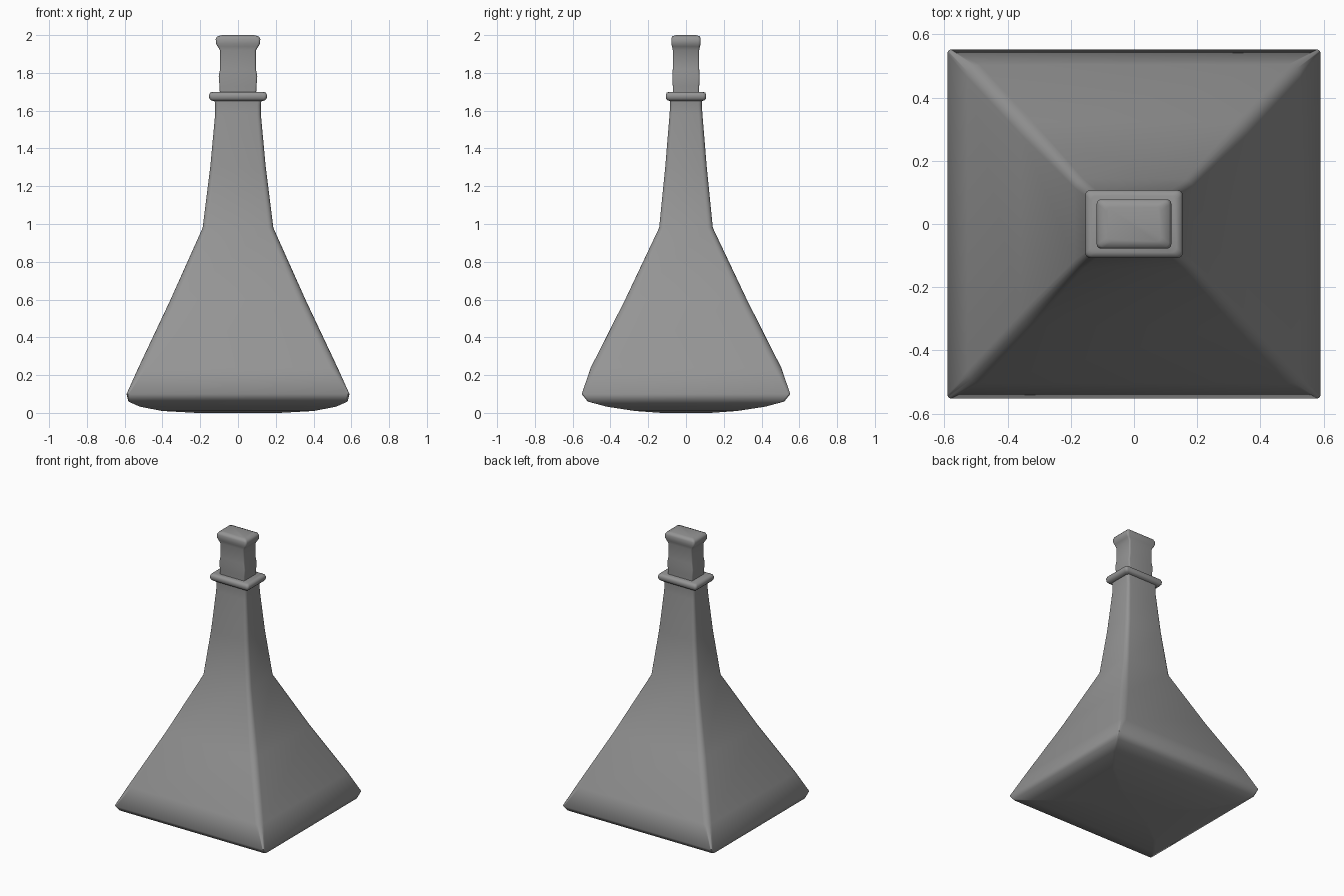
import bpy, bmesh
from math import cos, sin, pi

# Dark grey finish shared by all parts
grey = bpy.data.materials.new("dark_grey")
grey.diffuse_color = (0.3, 0.3, 0.3, 1)


def section(hx, hy, r, seg=4):
    # Rounded rectangle, counter-clockwise
    pts = []
    for k, (sx, sy) in enumerate([(1, 1), (-1, 1), (-1, -1), (1, -1)]):
        for i in range(seg + 1):
            a = (k + i / seg) * pi / 2
            pts.append((sx * (hx - r) + r * cos(a), sy * (hy - r) + r * sin(a)))
    return pts


def loft(name, rows):
    # Stack rounded rectangles (z, half width, half depth, corner radius)
    bm = bmesh.new()
    rings = [[bm.verts.new((x, y, z)) for x, y in section(hx, hy, r)]
             for z, hx, hy, r in rows]
    n = len(rings[0])
    for a, b in zip(rings, rings[1:]):
        for i in range(n):
            j = (i + 1) % n
            bm.faces.new((a[i], a[j], b[j], b[i]))
    bm.faces.new(rings[0][::-1])
    bm.faces.new(rings[-1])
    me = bpy.data.meshes.new(name)
    bm.to_mesh(me)
    bm.free()
    me.materials.append(grey)
    ob = bpy.data.objects.new(name, me)
    bpy.context.collection.objects.link(ob)
    bpy.ops.object.select_all(action='DESELECT')
    ob.select_set(True)
    bpy.context.view_layer.objects.active = ob
    bpy.ops.object.shade_smooth_by_angle(angle=pi / 3)
    return ob


# Pyramid-shaped flask with a slightly domed base and tapering neck
loft("flask_body", [
    (0.0, 0.22, 0.13, 0.012), (0.01, 0.40, 0.27, 0.012),
    (0.033, 0.52, 0.42, 0.012), (0.06, 0.58, 0.52, 0.012),
    (0.10, 0.59, 0.552, 0.012), (0.24, 0.527, 0.504, 0.04),
    (0.60, 0.357, 0.322, 0.04), (0.98, 0.187, 0.142, 0.028),
    (1.30, 0.147, 0.11, 0.025), (1.58, 0.121, 0.087, 0.02),
    (1.63, 0.121, 0.084, 0.02), (1.66, 0.125, 0.086, 0.02)])

# Rounded collar at the lip
loft("neck_collar", [
    (1.65, 0.125, 0.08, 0.016), (1.654, 0.143, 0.098, 0.016),
    (1.665, 0.152, 0.106, 0.016), (1.682, 0.154, 0.107, 0.016),
    (1.695, 0.148, 0.102, 0.016), (1.70, 0.135, 0.09, 0.016)])

# Stopper with waist and flared cap
loft("stopper", [
    (1.69, 0.096, 0.069, 0.01), (1.73, 0.098, 0.07, 0.01),
    (1.78, 0.102, 0.072, 0.01), (1.82, 0.095, 0.07, 0.01),
    (1.92, 0.095, 0.07, 0.01), (1.94, 0.108, 0.074, 0.012),
    (1.955, 0.117, 0.078, 0.014), (1.98, 0.118, 0.078, 0.014),
    (1.993, 0.11, 0.073, 0.014), (2.0, 0.085, 0.055, 0.014)])
